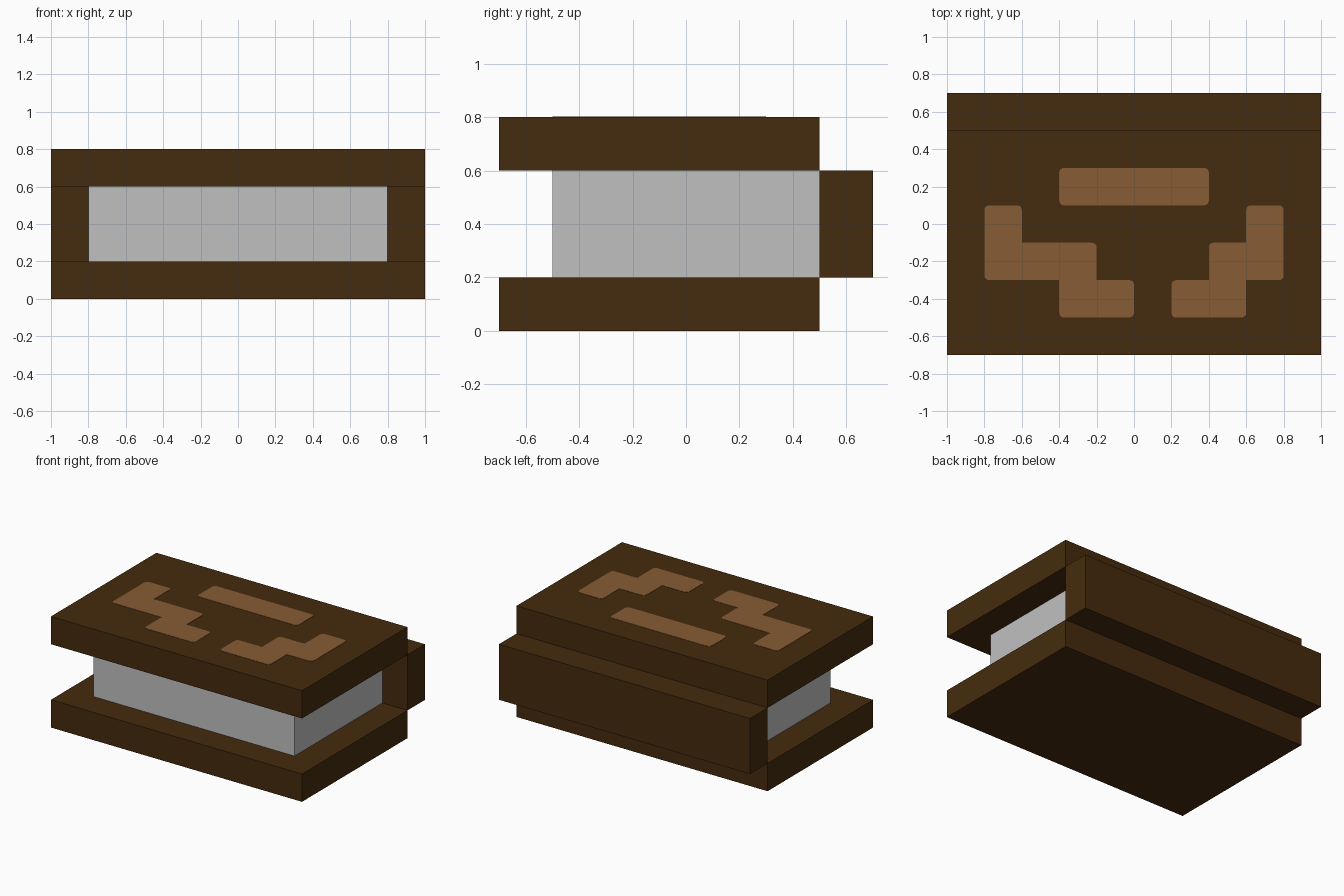
import bpy, bmesh, math
from mathutils import Vector

cube = bpy.data.objects.get("Cube")
if cube:
    bpy.data.objects.remove(cube, do_unlink=True)


def material(name, rgb):
    m = bpy.data.materials.new(name)
    m.use_nodes = True
    m.diffuse_color = (*rgb, 1)
    bsdf = m.node_tree.nodes["Principled BSDF"]
    bsdf.inputs["Base Color"].default_value = (*rgb, 1)
    bsdf.inputs["Roughness"].default_value = 0.8
    return m


LEATHER = material("dark brown leather", (0.060, 0.024, 0.0044))
PAPER = material("grey paper", (0.527, 0.527, 0.527))
INLAY = material("light brown inlay", (0.242, 0.109, 0.036))


def finish(name, bm, mat):
    bmesh.ops.recalc_face_normals(bm, faces=bm.faces)
    me = bpy.data.meshes.new(name)
    bm.to_mesh(me)
    bm.free()
    me.materials.append(mat)
    ob = bpy.data.objects.new(name, me)
    bpy.context.collection.objects.link(ob)
    return ob


def box(name, lo, hi, mat):
    bm = bmesh.new()
    bmesh.ops.create_cube(bm, size=1)
    for v in bm.verts:
        v.co = [(a + b) / 2 + c * (b - a) for a, b, c in zip(lo, hi, v.co)]
    return finish(name, bm, mat)


def rounded(points, radius=0.025, steps=4):
    """Round the outward corners of a clockwise right-angled outline."""
    out = []
    for i, p in enumerate(points):
        p = Vector(p)
        a = (Vector(points[i - 1]) - p).normalized()
        b = (Vector(points[(i + 1) % len(points)]) - p).normalized()
        if a.x * b.y - a.y * b.x < 0:       # inward corner stays sharp
            out.append(p)
            continue
        centre = p + (a + b) * radius
        for s in range(steps + 1):
            t = s / steps * math.pi / 2
            out.append(centre - (b * math.cos(t) + a * math.sin(t)) * radius)
    return out


def plate(name, points, z=0.799, thick=0.003):
    bm = bmesh.new()
    face = bm.faces.new([bm.verts.new((p.x, p.y, z)) for p in rounded(points)])
    ext = bmesh.ops.extrude_face_region(bm, geom=[face], use_keep_orig=True)
    verts = [g for g in ext["geom"] if isinstance(g, bmesh.types.BMVert)]
    bmesh.ops.translate(bm, vec=(0, 0, thick), verts=verts)
    return finish(name, bm, INLAY)


# Covers, spine and page block
for name, z in (("bottom_cover", 0.0), ("top_cover", 0.6)):
    box(name, (-1, -0.7, z), (1, 0.5, z + 0.2), LEATHER)
box("spine", (-1, 0.5, 0.2), (1, 0.7, 0.6), LEATHER)
box("page_block", (-0.8, -0.5, 0.2), (0.8, 0.5, 0.6), PAPER)

# Inlays on the top cover, outlines run clockwise
plate("bar_inlay", [(-0.4, 0.3), (0.4, 0.3), (0.4, 0.1), (-0.4, 0.1)])
plate("right_stepped_inlay", [
    (-0.8, 0.1), (-0.6, 0.1), (-0.6, -0.1), (-0.2, -0.1), (-0.2, -0.3),
    (0, -0.3), (0, -0.5), (-0.4, -0.5), (-0.4, -0.3), (-0.8, -0.3)])
plate("left_stepped_inlay", [
    (0.6, 0.1), (0.8, 0.1), (0.8, -0.3), (0.6, -0.3), (0.6, -0.5),
    (0.2, -0.5), (0.2, -0.3), (0.4, -0.3), (0.4, -0.1), (0.6, -0.1)])
